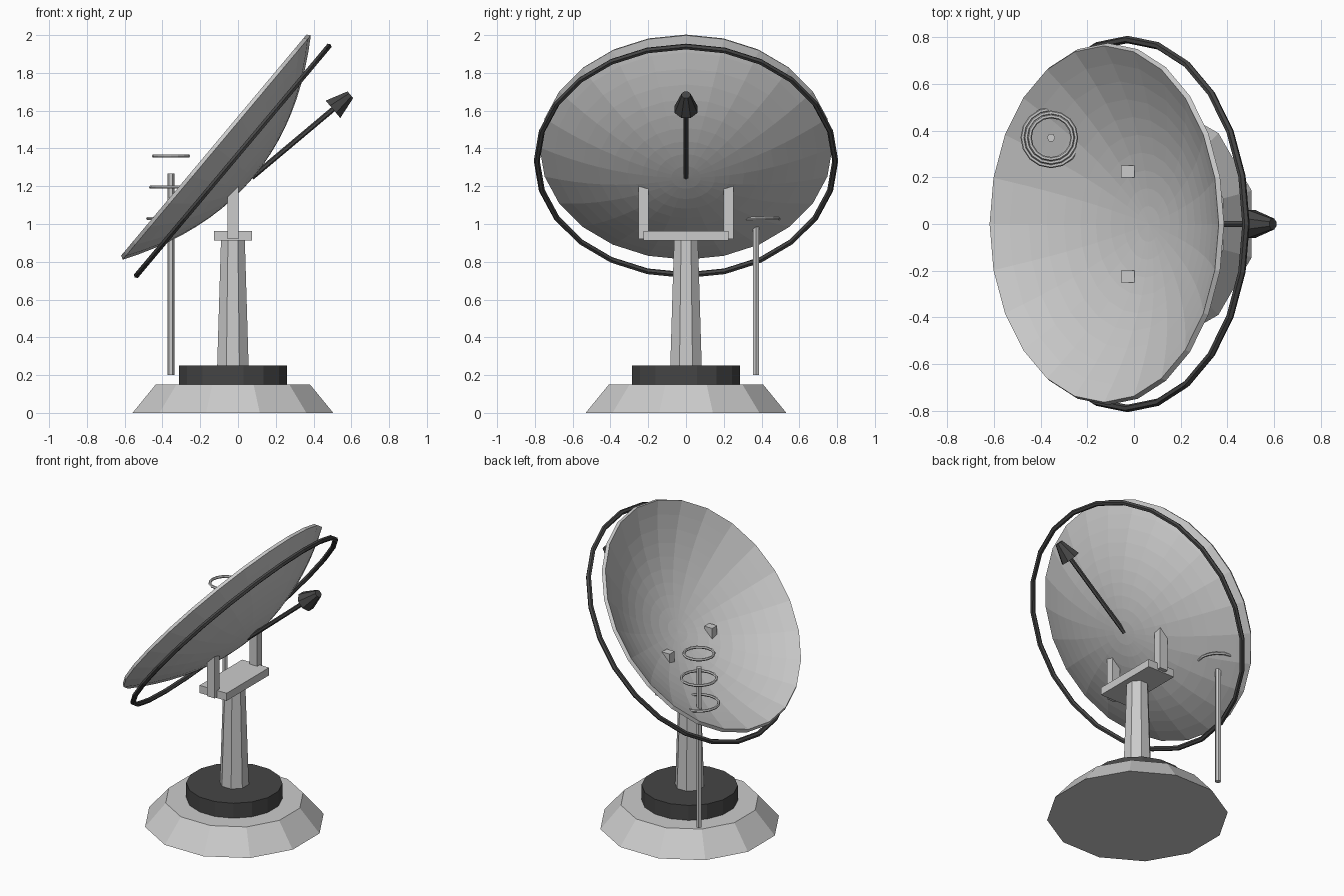
import bpy, bmesh
from math import radians, pi, cos
from mathutils import Vector, Matrix

if "Cube" in bpy.data.objects:
    bpy.data.objects.remove(bpy.data.objects["Cube"])

CX = -0.027                       # axis of the pedestal
TILT = radians(-50)               # dish tilt about y
RIM = Vector((-0.1125, 0, 1.405)) # centre of the dish rim
AIM = Vector((-0.766, 0, 0.643))  # direction the dish opens

dark = bpy.data.materials.new("dark_metal")
dark.diffuse_color = (0.06, 0.06, 0.06, 1)
dark.use_nodes = True
dark.node_tree.nodes["Principled BSDF"].inputs["Base Color"].default_value = dark.diffuse_color


def finish(name, mat=None):
    ob = bpy.context.object
    ob.name = name
    if mat:
        ob.data.materials.append(mat)
    return ob


def frustum(name, a, b, r1, r2, sides, mat=None, turn=0.0):
    """Tapered prism from point a to point b."""
    a, b = Vector(a), Vector(b)
    axis = b - a
    bpy.ops.mesh.primitive_cone_add(vertices=sides, radius1=r1, radius2=r2, depth=axis.length)
    ob = finish(name, mat)
    rot = Vector((0, 0, 1)).rotation_difference(axis).to_matrix().to_4x4()
    # primitive starts on +y, so a quarter turn puts a corner on +x
    ob.matrix_world = Matrix.Translation((a + b) / 2) @ rot @ Matrix.Rotation(turn - pi / 2, 4, 'Z')
    return ob


def box(name, lo, hi):
    lo, hi = Vector(lo), Vector(hi)
    bpy.ops.mesh.primitive_cube_add(size=1, location=(lo + hi) / 2)
    ob = finish(name)
    ob.scale = hi - lo
    return ob


def torus(name, loc, major, minor, seg, mseg, tilt=0.0, mat=None):
    bpy.ops.mesh.primitive_torus_add(location=loc, rotation=(0, tilt, 0), major_radius=major,
                                     minor_radius=minor, major_segments=seg, minor_segments=mseg)
    return finish(name, mat)


# Pedestal
frustum("base", (CX, 0, 0), (CX, 0, 0.15), 0.55, 0.423, 12, turn=radians(15))
frustum("turntable", (CX, 0, 0.15), (CX, 0, 0.25), 0.292, 0.292, 16, dark, radians(11.25))
frustum("column", (CX, 0, 0.25), (CX, 0, 0.925), 0.09, 0.068, 8, turn=radians(22.5))

# Yoke
box("yoke_plate", (CX - 0.1, -0.225, 0.912), (CX + 0.1, 0.225, 0.963))
for side, y in (("left", -0.225), ("right", 0.225)):
    box("yoke_arm_" + side, (CX - 0.028, y - 0.026, 0.92), (CX + 0.03, y + 0.026, 1.23))

# Dish: parabolic shell spun round its axis
R, DEPTH, RINGS = 0.775, 0.25, 10
outer = [(R * i / RINGS, DEPTH * ((i / RINGS) ** 2 - 1)) for i in range(RINGS + 1)]
inner = [(r * 0.985, z + 0.02) for r, z in reversed(outer)]
bm = bmesh.new()
verts = [bm.verts.new((r, 0, z)) for r, z in outer + inner]
edges = [bm.edges.new(p) for p in zip(verts, verts[1:])]
bmesh.ops.spin(bm, geom=verts + edges, cent=(0, 0, 0), axis=(0, 0, 1), angle=2 * pi, steps=24)
bmesh.ops.remove_doubles(bm, verts=bm.verts, dist=1e-4)
bmesh.ops.recalc_face_normals(bm, faces=bm.faces)
mesh = bpy.data.meshes.new("dish")
bm.to_mesh(mesh)
bm.free()
dish = bpy.data.objects.new("dish", mesh)
bpy.context.collection.objects.link(dish)
dish.location = RIM
dish.rotation_euler = (0, TILT, 0)

# Hoop behind the rim
torus("dish_hoop", RIM - AIM * 0.11, 0.79, 0.016, 24, 6, TILT, dark)

# Feed rod and horn
start = Vector((0.074, 0, 1.247))
aim = Vector((0.766, 0, 0.643))
frustum("feed_rod", start, start + aim * 0.58, 0.014, 0.014, 6, dark)
frustum("feed_horn", start + aim * 0.56, start + aim * 0.68, 0.065, 0.025, 8, dark, radians(22.5))

# Side antenna with three hoops
PX, PY = -0.355, 0.37
frustum("antenna_pole", (PX, PY, 0.2), (PX, PY, 1.268), 0.018, 0.018, 6)
for i in range(3):
    torus("antenna_hoop_%d" % (i + 1), (PX, PY, 1.03 + 0.165 * i), 0.122 - 0.015 * i, 0.009, 16, 6)
